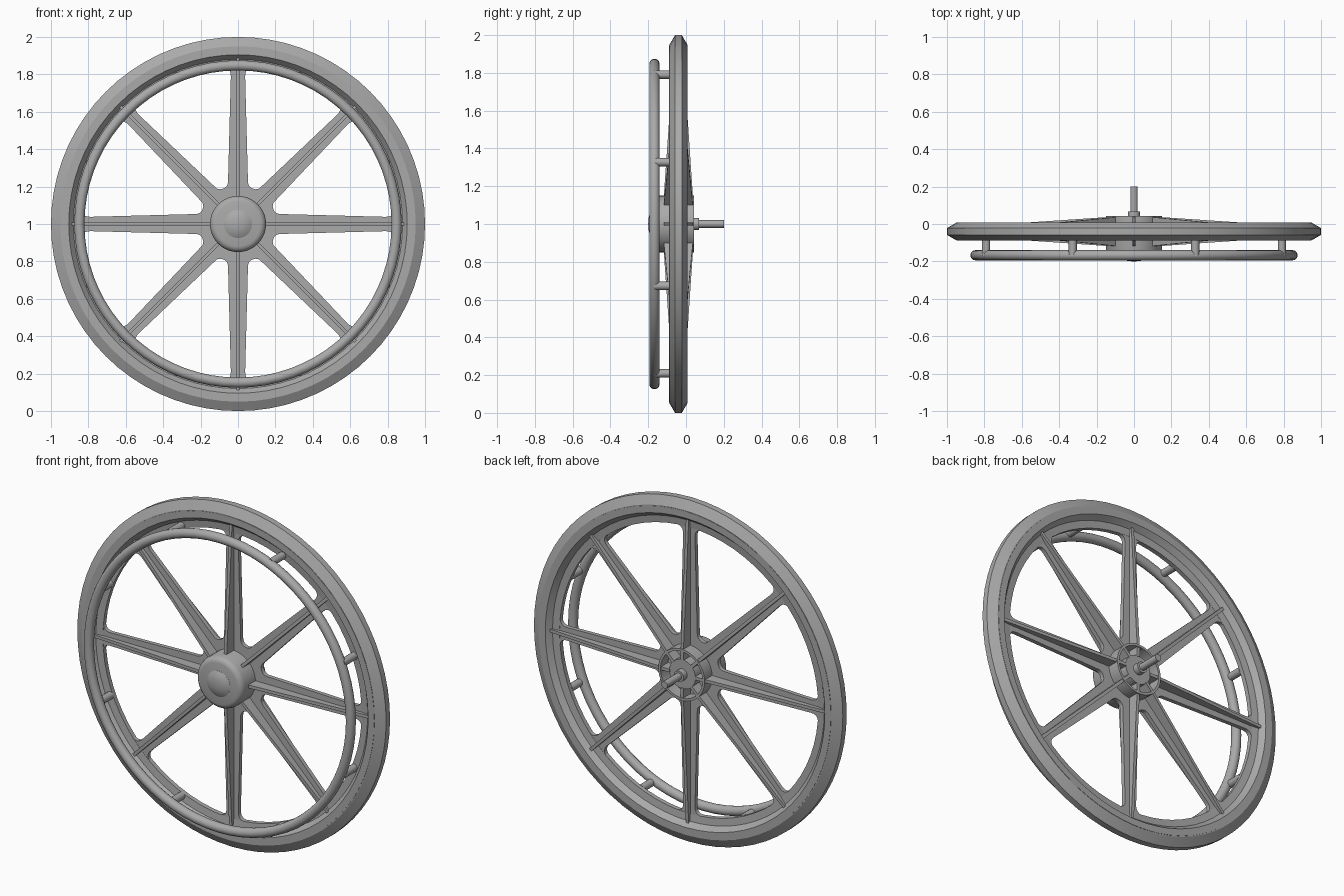
import bpy
import bmesh
from math import sin, cos, pi, radians, atan2
from mathutils import Matrix, Vector

if "Cube" in bpy.data.objects:
    bpy.data.objects.remove(bpy.data.objects["Cube"])

CENTRE = Vector((0, 0, 1))
MID = -0.04          # mid-plane of the wheel
SPOKES = 8
STEP = 2 * pi / SPOKES

grey = bpy.data.materials.new("plain_grey")
grey.use_nodes = True
grey.diffuse_color = (0.4, 0.4, 0.4, 1)
bsdf = next(n for n in grey.node_tree.nodes if n.type == 'BSDF_PRINCIPLED')
bsdf.inputs["Base Color"].default_value = (0.4, 0.4, 0.4, 1)


def finish(obj, angle=30):
    obj.data.materials.clear()
    obj.data.materials.append(grey)
    bpy.ops.object.select_all(action='DESELECT')
    obj.select_set(True)
    bpy.context.view_layer.objects.active = obj
    bpy.ops.object.shade_smooth_by_angle(angle=radians(angle))
    return obj


def from_bmesh(name, bm):
    bmesh.ops.recalc_face_normals(bm, faces=bm.faces)
    mesh = bpy.data.meshes.new(name)
    bm.to_mesh(mesh)
    bm.free()
    obj = bpy.data.objects.new(name, mesh)
    bpy.context.collection.objects.link(obj)
    return finish(obj)


def lathe(name, profile, segments=72):
    """Spin a closed (radius, y) profile about the wheel axis."""
    bm = bmesh.new()
    verts = [bm.verts.new(CENTRE + Vector((r, y, 0))) for r, y in profile]
    edges = [bm.edges.new((v, verts[(i + 1) % len(verts)]))
             for i, v in enumerate(verts)]
    bmesh.ops.spin(bm, geom=verts + edges, cent=CENTRE, axis=(0, 1, 0),
                   angle=2 * pi, steps=segments, use_duplicate=False)
    bmesh.ops.remove_doubles(bm, verts=bm.verts, dist=0.0005)
    return from_bmesh(name, bm)


def mirrored(half):
    """Close a half profile (radius, half width) across the mid-plane."""
    return ([(r, MID - w) for r, w in half]
            + [(r, MID + w) for r, w in reversed(half)])


def polar(r, a):
    return Vector((r * cos(a), r * sin(a)))


def fillet(before, corner, after, count=6):
    ts = [i / count for i in range(count + 1)]
    return [before * (1 - t) ** 2 + corner * 2 * t * (1 - t) + after * t * t
            for t in ts]


# Tyre and rim
lathe("tyre", mirrored([(0.92, 0.047), (0.95, 0.047), (1.0, 0.018)]))
lathe("rim", mirrored([(0.838, 0.013), (0.88, 0.018), (0.905, 0.049),
                       (0.945, 0.049)]))


# Spoke web: a disc with rounded openings between the spokes
def opening(start):
    inner, outer = Vector((0.2, 0.054)), Vector((0.838, 0.037))
    along = (outer - inner).normalized()
    swing = atan2(outer.y, outer.x) + 0.06
    mirror = lambda p: polar(p.length, STEP - atan2(p.y, p.x))
    near = inner.lerp(mirror(inner), 0.45)
    half = fillet(near, inner, inner + along * 0.026)
    half += fillet(outer - along * 0.05, outer, polar(0.84, swing))
    arc = [polar(0.84, swing + (STEP - 2 * swing) * i / 8) for i in range(1, 8)]
    loop = half + arc + [mirror(p) for p in reversed(half)]
    turn = Matrix.Rotation(start, 2)
    return [turn @ p for p in loop]


def add_loop(curve, points):
    spline = curve.splines.new('POLY')
    spline.points.add(len(points) - 1)
    for point, p in zip(spline.points, points):
        point.co = (p.x, p.y, 0, 1)
    spline.use_cyclic_u = True


curve = bpy.data.curves.new("spoke_web", 'CURVE')
curve.dimensions = '2D'
curve.fill_mode = 'BOTH'
curve.extrude = 0.012
add_loop(curve, [polar(0.875, 2 * pi * i / 72) for i in range(72)])
for k in range(SPOKES):
    add_loop(curve, opening(k * STEP))
web = bpy.data.objects.new("spoke_web", curve)
bpy.context.collection.objects.link(web)
web.location = (0, MID, 1)
web.rotation_euler = (pi / 2, 0, 0)
bpy.ops.object.select_all(action='DESELECT')
web.select_set(True)
bpy.context.view_layer.objects.active = web
bpy.ops.object.convert(target='MESH')
finish(bpy.context.view_layer.objects.active)

# Tapered stiffening ribs, one per spoke, running into the hub
bm = bmesh.new()
side = [(0.08, -0.118), (0.08, 0.037), (0.14, 0.037), (0.6, 0.006),
        (0.895, -0.012), (0.895, -0.068), (0.6, -0.086), (0.14, -0.118)]
for k in range(SPOKES):
    turn = Matrix.Rotation(k * STEP, 3, 'Y')
    face = bm.faces.new([bm.verts.new(CENTRE + turn @ Vector((r, y, -0.009)))
                         for r, y in side])
    new = bmesh.ops.extrude_face_region(bm, geom=[face])["geom"]
    bmesh.ops.translate(bm, vec=turn @ Vector((0, 0, 0.018)),
                        verts=[g for g in new if isinstance(g, bmesh.types.BMVert)])
from_bmesh("spoke_ribs", bm)

# Hub shell, open at the back around a central boss
lathe("hub", [(0, -0.18), (0.12, -0.18), (0.134, -0.176), (0.145, -0.165),
              (0.15, -0.15), (0.15, 0.042), (0.136, 0.042), (0.136, -0.04),
              (0.085, -0.04), (0.085, 0.034), (0, 0.034)], 48)
lathe("hub_cap", [(0, -0.2), (0.03, -0.198), (0.055, -0.192),
                  (0.075, -0.181), (0.075, -0.17), (0, -0.17)], 32)

# Axle with collar
lathe("axle", [(0, 0.03), (0.032, 0.03), (0.032, 0.068), (0.02, 0.068),
               (0.02, 0.2), (0, 0.2)], 24)

# Hand ring and its stand-offs
bpy.ops.mesh.primitive_torus_add(
    major_radius=0.848, minor_radius=0.027, major_segments=72,
    minor_segments=16, location=(0, -0.167, 1), rotation=(pi / 2, 0, 0))
bpy.context.object.name = "hand_ring"
finish(bpy.context.object)

for k in range(SPOKES):
    p = polar(0.856, (k + 0.5) * STEP)
    bpy.ops.mesh.primitive_cylinder_add(
        vertices=16, radius=0.022, depth=0.12,
        location=(p.x, -0.11, 1 + p.y), rotation=(pi / 2, 0, 0))
    bpy.context.object.name = f"stand_off_{k + 1}"
    finish(bpy.context.object)
